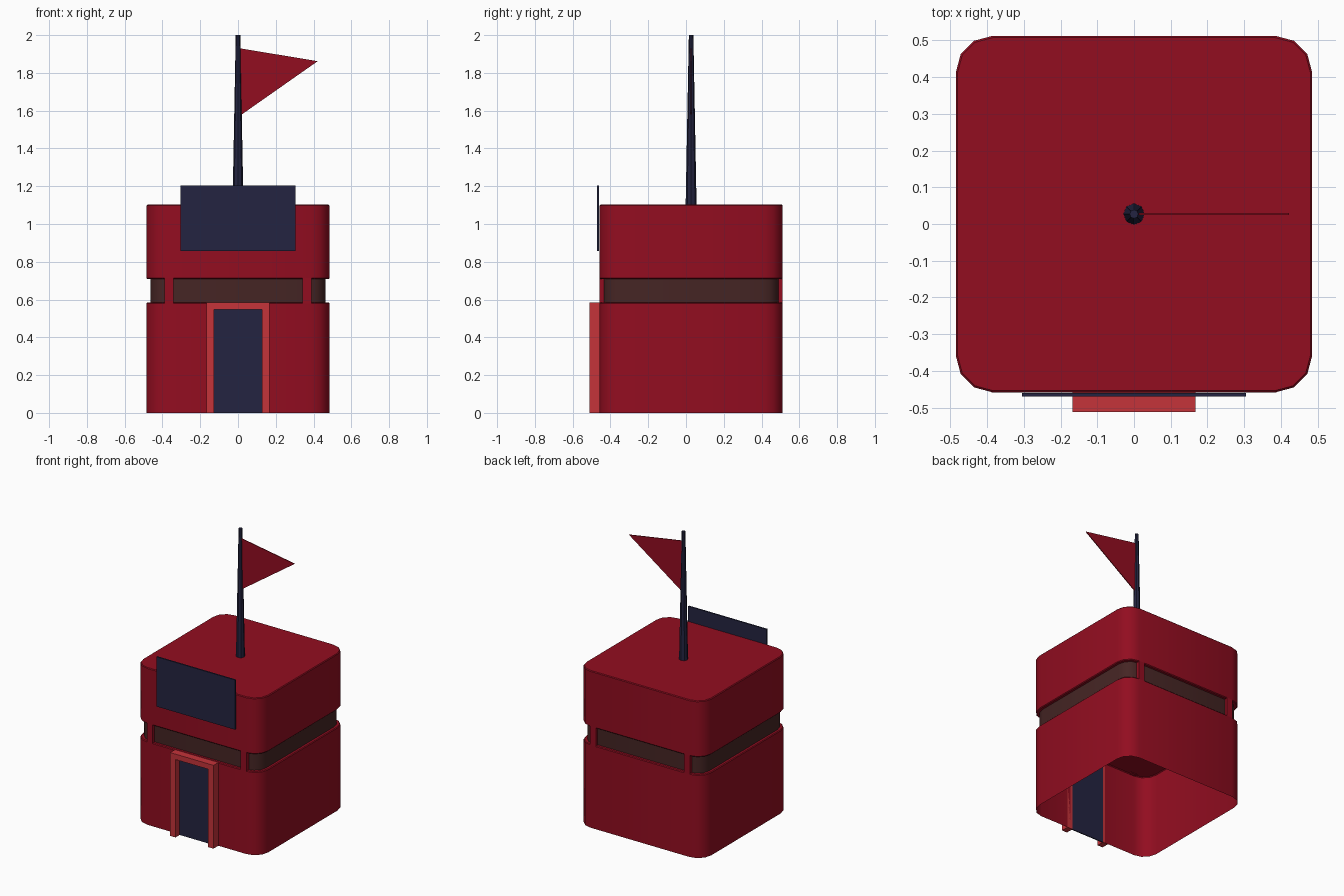
import bpy, bmesh, math

if "Cube" in bpy.data.objects:
    bpy.data.objects.remove(bpy.data.objects["Cube"])

CY = 0.027          # depth centre of the building
HALF = 0.485        # half width of the building
WALL_Y = CY - HALF  # front wall plane


def material(name, rgb):
    m = bpy.data.materials.new(name)
    m.diffuse_color = (*rgb, 1)
    m.use_nodes = True
    m.node_tree.nodes["Principled BSDF"].inputs["Base Color"].default_value = m.diffuse_color
    return m


RED = material("deep red", (0.29, 0.004, 0.0145))
TRIM = material("light red", (0.56, 0.033, 0.042))
NAVY = material("navy", (0.017, 0.0175, 0.052))
GLASS = material("brown glass", (0.06, 0.0185, 0.0175))


def finish(name, bm, mat, smooth=False):
    bmesh.ops.recalc_face_normals(bm, faces=bm.faces)
    me = bpy.data.meshes.new(name)
    bm.to_mesh(me)
    bm.free()
    ob = bpy.data.objects.new(name, me)
    bpy.context.collection.objects.link(ob)
    me.materials.append(mat)
    if smooth:
        bpy.ops.object.select_all(action='DESELECT')
        ob.select_set(True)
        bpy.context.view_layer.objects.active = ob
        bpy.ops.object.shade_smooth_by_angle(angle=math.radians(35))
    return ob


def box(name, x0, x1, y0, y1, z0, z1, mat):
    bm = bmesh.new()
    bmesh.ops.create_cube(bm, size=1)
    for v in bm.verts:
        v.co = ((x0 + x1) / 2 + v.co.x * (x1 - x0),
                (y0 + y1) / 2 + v.co.y * (y1 - y0),
                (z0 + z1) / 2 + v.co.z * (z1 - z0))
    return finish(name, bm, mat)


def prism(name, outline, y0, y1, mat):
    """Extrude an x-z outline along y."""
    bm = bmesh.new()
    f = bm.faces.new([bm.verts.new((x, y0, z)) for x, z in outline])
    r = bmesh.ops.extrude_face_region(bm, geom=[f])
    for v in r["geom"]:
        if isinstance(v, bmesh.types.BMVert):
            v.co.y = y1
    return finish(name, bm, mat)


def rounded_ring(bm, half, radius, z):
    """Rounded square loop with three segments per corner."""
    pts = []
    for q in range(4):
        for s in range(4):
            a = math.radians(q * 90 + s * 30)
            c = math.radians(q * 90 + 45)
            k = (half - radius) * math.sqrt(2)
            pts.append(bm.verts.new((k * math.cos(c) + radius * math.cos(a),
                                     CY + k * math.sin(c) + radius * math.sin(a), z)))
    return pts


def rounded_block(name, rings, mat, bottom, top, doorway=None):
    """Loft rounded squares given as (half, radius, z)."""
    bm = bmesh.new()
    loops = [rounded_ring(bm, *r) for r in rings]
    for a, b in zip(loops, loops[1:]):
        for i in range(16):
            j = (i + 1) % 16
            bm.faces.new((a[i], a[j], b[j], b[i]))
    if bottom:
        bm.faces.new(loops[0][::-1])
    if top:
        bm.faces.new(loops[-1])
    if doorway:
        # slice the front wall around the doorway and drop the middle
        w, h = doorway
        for co, no in (((-w, 0, 0), (1, 0, 0)), ((w, 0, 0), (1, 0, 0)), ((0, 0, h), (0, 0, 1))):
            front = [f for f in bm.faces if abs(f.calc_center_median().y - WALL_Y) < 0.002]
            geom = front + list({e for f in front for e in f.edges}) + list({v for f in front for v in f.verts})
            bmesh.ops.bisect_plane(bm, geom=geom, plane_co=co, plane_no=no)
        gone = []
        for f in bm.faces:
            c = f.calc_center_median()
            if abs(c.y - WALL_Y) < 0.002 and abs(c.x) < w and c.z < h:
                gone.append(f)
        bmesh.ops.delete(bm, geom=gone, context='FACES')
    return finish(name, bm, mat, True)


# Main building: open-bottomed base, window band, upper storey
rounded_block("lower_walls", [(HALF, 0.1, 0), (HALF, 0.1, 0.58), (0.48, 0.095, 0.585)],
              RED, False, True, (0.145, 0.565))
rounded_block("window_band", [(0.464, 0.085, 0.585), (0.464, 0.085, 0.71)], GLASS, False, False)
rounded_block("upper_walls", [(0.48, 0.095, 0.708), (HALF, 0.1, 0.713),
                              (HALF, 0.1, 1.097), (0.48, 0.095, 1.102)], RED, True, True)

# Window posts on front and back
for side, y in (("front", WALL_Y + 0.012), ("back", CY + HALF - 0.012)):
    for sx in (-1, 1):
        box(f"{side}_window_post", sx * 0.365 - 0.023, sx * 0.365 + 0.023,
            y - 0.012, y + 0.012, 0.58, 0.715, RED)

# Door with projecting frame
prism("door_frame", [(-0.168, 0), (-0.168, 0.585), (0.168, 0.585), (0.168, 0),
                     (0.127, 0), (0.127, 0.547), (-0.127, 0.547), (-0.127, 0)],
      -0.512, WALL_Y, TRIM)
box("door", -0.127, 0.127, WALL_Y - 0.008, WALL_Y - 0.001, 0, 0.547, NAVY)

# Sign board above the door
box("sign_board", -0.305, 0.305, WALL_Y - 0.012, WALL_Y - 0.002, 0.856, 1.205, NAVY)

# Tapered flagpole
bm = bmesh.new()
bmesh.ops.create_cone(bm, cap_ends=True, segments=8, radius1=0.029, radius2=0.012, depth=0.9)
for v in bm.verts:
    v.co.y += CY
    v.co.z += 1.55
finish("flagpole", bm, NAVY, False)

# Pennant
prism("flag", [(0.01, 1.93), (0.422, 1.862), (0.01, 1.573)], CY - 0.003, CY + 0.003, RED)
